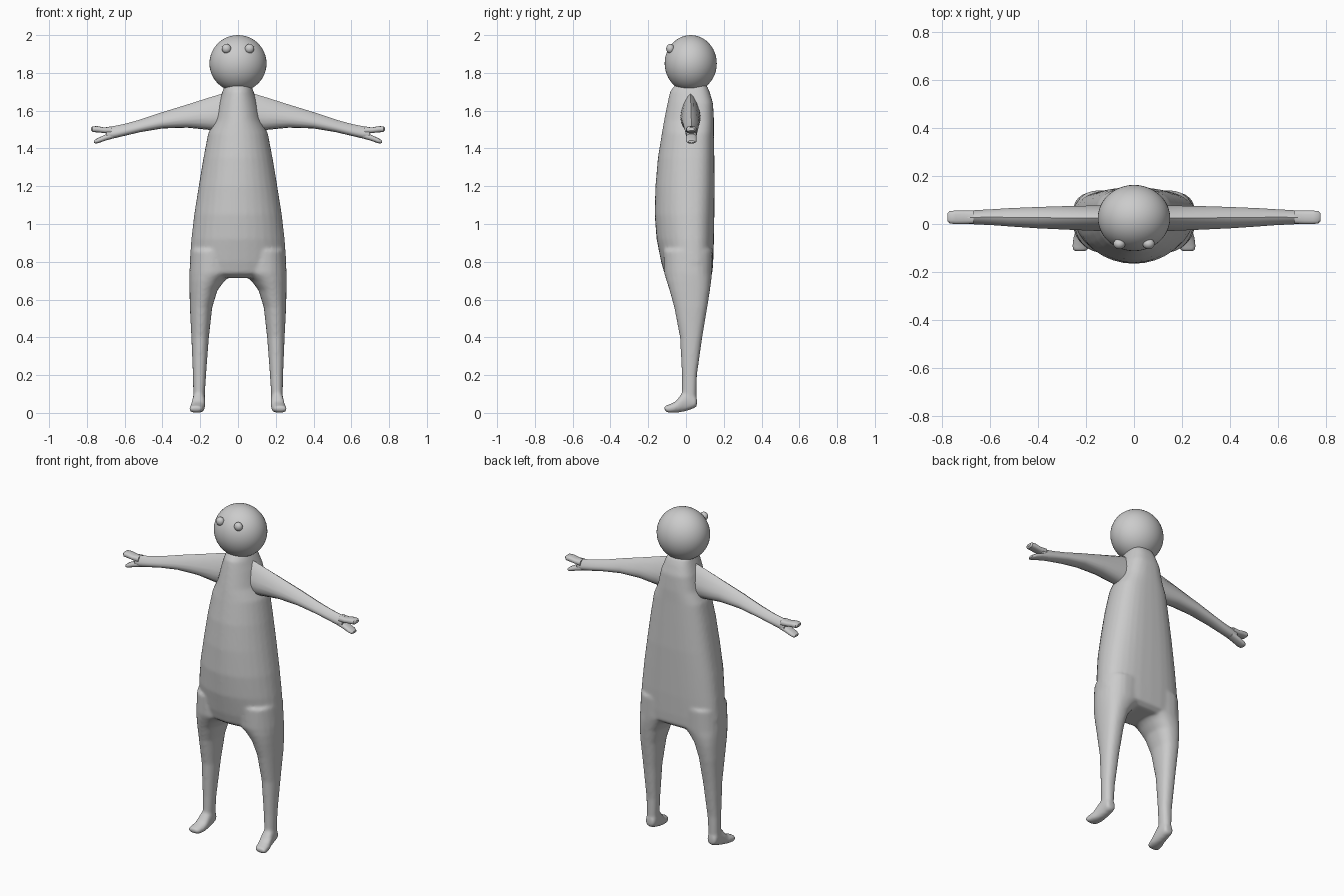
import bpy, bmesh, math

ORDER = {'x': lambda t, a, b: (t, a, b),
         'y': lambda t, a, b: (a, t, b),
         'z': lambda t, a, b: (a, b, t)}


def spow(v, e):
    return math.copysign(abs(v) ** e, v)


def loft(bm, axis, rows, n=24, mid=0.5, lo=2.0, hi=2.0, sx=1):
    """Closed tube; rows = (t, a0, a1, b0, b1); mid = height of widest line,
    lo / hi = superellipse exponents of the two halves."""
    rings = []
    for t, a0, a1, b0, b1 in rows:
        bmid = b0 + (b1 - b0) * mid
        ring = []
        for i in range(n):
            w = 2 * math.pi * i / n
            c, s = math.cos(w), math.sin(w)
            e = 2 / (hi if s > 0 else lo)
            a = (a0 + a1) / 2 + (a1 - a0) / 2 * spow(c, e)
            b = bmid + (b1 - bmid if s > 0 else bmid - b0) * spow(s, e)
            x, y, z = ORDER[axis](t, a, b)
            ring.append(bm.verts.new((x * sx, y, z)))
        rings.append(ring)
    for r, q in zip(rings, rings[1:]):
        for i in range(n):
            j = (i + 1) % n
            bm.faces.new((r[i], r[j], q[j], q[i]))
    bm.faces.new(rings[0])
    bm.faces.new(rings[-1])


def finish(bm, name, angle=60):
    bmesh.ops.recalc_face_normals(bm, faces=bm.faces)
    me = bpy.data.meshes.new(name)
    bm.to_mesh(me)
    bm.free()
    ob = bpy.data.objects.new(name, me)
    bpy.context.collection.objects.link(ob)
    bpy.ops.object.select_all(action='DESELECT')
    ob.select_set(True)
    bpy.context.view_layer.objects.active = ob
    bpy.ops.object.shade_smooth_by_angle(angle=math.radians(angle))
    return ob


# Torso, legs and feet, fused into one skin
torso = [(1.735, .07, -.06, .11), (1.70, .083, -.085, .125), (1.64, .104, -.098, .143),
         (1.55, .125, -.116, .148), (1.48, .158, -.128, .148), (1.35, .183, -.149, .15),
         (1.2, .208, -.162, .152), (1.05, .232, -.166, .15), (.92, .247, -.156, .148),
         (.80, .256, -.132, .144), (.74, .25, -.115, .14), (.715, .2, -.08, .11)]
leg = [(.86, .02, .25, -.12, .142), (.74, .02, .258, -.116, .138), (.70, .07, .258, -.104, .134),
       (.65, .108, .257, -.088, .127), (.56, .136, .255, -.063, .113), (.4, .154, .247, -.032, .086),
       (.2, .169, .239, -.022, .058), (.1, .175, .237, -.022, .055), (.05, .175, .237, -.025, .053)]
foot = [(.058, .183, .23, .035, .08), (.045, .175, .237, .025, .1), (.01, .173, .24, .012, .12),
        (-.025, .173, .245, .004, .10), (-.055, .175, .253, .0, .06),
        (-.095, .183, .26, .0, .043), (-.115, .195, .256, .012, .037)]
bm = bmesh.new()
loft(bm, 'z', [(t, -w, w, b0, b1) for t, w, b0, b1 in torso], n=32, mid=.6, lo=2.0, hi=2.7)
for sx in (1, -1):
    loft(bm, 'z', leg, mid=.55, lo=2.1, hi=2.4, sx=sx)
    loft(bm, 'y', foot, n=16, lo=2.6, hi=2.2, sx=sx)
body = finish(bm, "body")
rem = body.modifiers.new("fuse", 'REMESH')
rem.mode = 'VOXEL'
rem.voxel_size = 0.009
rem.use_smooth_shade = True
sm = body.modifiers.new("soften", 'SMOOTH')
sm.factor = 0.5
sm.iterations = 6

# Arms with a sharp upper ridge and two forked fingers
arm = [(.03, -.03, .078, 1.495, 1.70), (.09, -.03, .078, 1.495, 1.688), (.15, -.029, .077, 1.498, 1.67),
       (.27, -.024, .075, 1.51, 1.632), (.4, -.018, .071, 1.506, 1.592), (.52, -.010, .066, 1.486, 1.552),
       (.6, -.004, .061, 1.467, 1.53), (.66, -.002, .058, 1.453, 1.518), (.695, .002, .054, 1.452, 1.513)]
upper_finger = [(.67, .002, .056, 1.475, 1.515), (.71, .0, .056, 1.482, 1.511),
                (.745, .0, .056, 1.485, 1.518), (.77, .002, .054, 1.487, 1.517),
                (.778, .012, .045, 1.495, 1.51)]
lower_finger = [(.66, .002, .056, 1.453, 1.49), (.70, .0, .056, 1.442, 1.474),
                (.74, .0, .056, 1.428, 1.456), (.755, .004, .052, 1.426, 1.447),
                (.762, .012, .045, 1.43, 1.442)]
for sx, side in ((1, "left"), (-1, "right")):
    bm = bmesh.new()
    loft(bm, 'x', arm, n=16, mid=.38, lo=2.3, hi=1.45, sx=sx)
    loft(bm, 'x', upper_finger, n=16, lo=2.6, hi=2.6, sx=sx)
    loft(bm, 'x', lower_finger, n=16, lo=2.6, hi=2.6, sx=sx)
    finish(bm, side + "_arm", 40)


def ball(name, loc, scale, seg):
    bm = bmesh.new()
    bmesh.ops.create_uvsphere(bm, u_segments=seg, v_segments=seg // 2, radius=1)
    bmesh.ops.scale(bm, vec=scale, verts=bm.verts)
    bmesh.ops.translate(bm, vec=loc, verts=bm.verts)
    return finish(bm, name)


# Head and eyes
ball("head", (0, .025, 1.85), (.151, .138, .15), 48)
for sx, side in ((1, "left"), (-1, "right")):
    ball(side + "_eye", (sx * .061, -.083, 1.928), (.025, .022, .025), 20)
